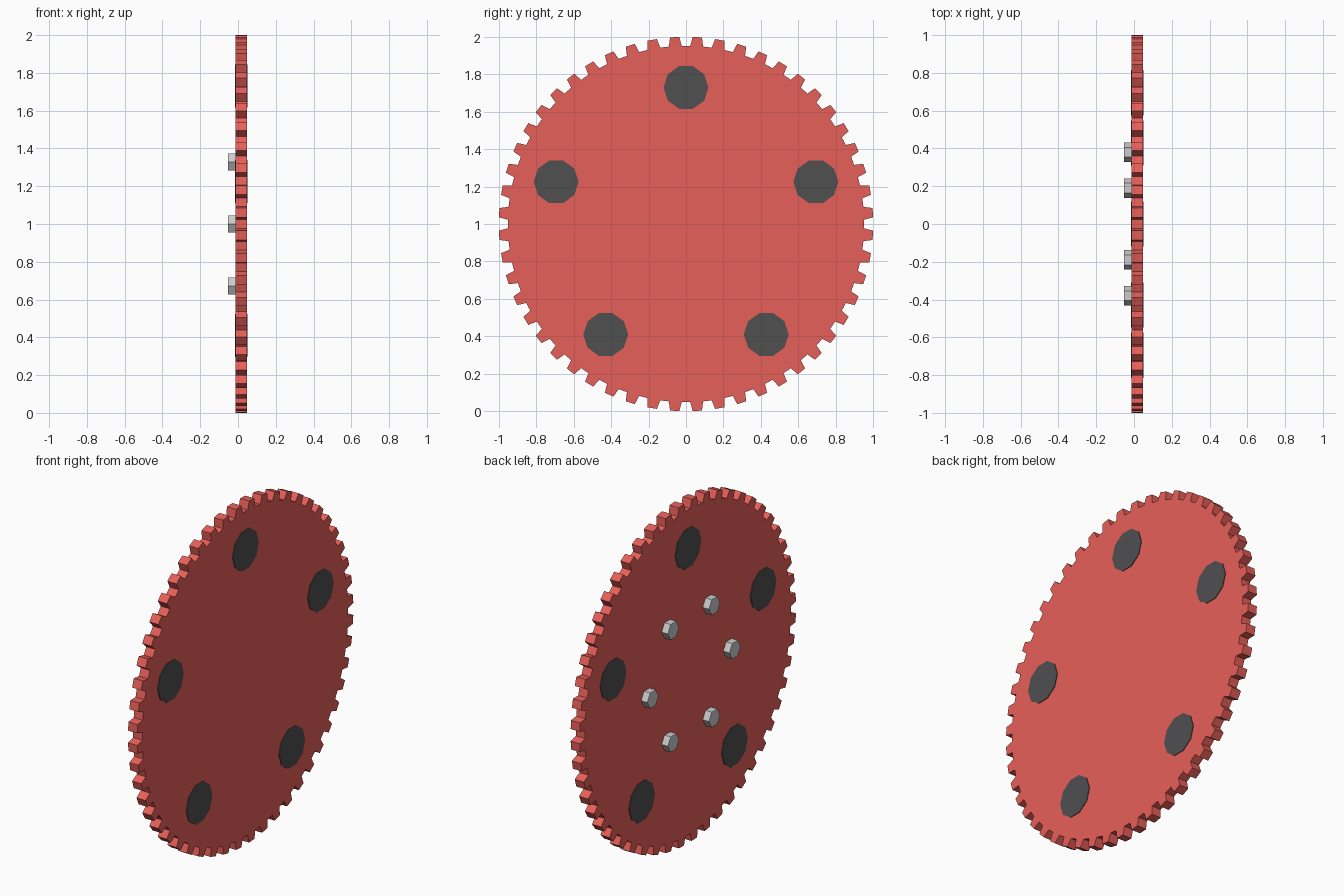
import bpy, bmesh
from math import sin, cos, pi, radians

if "Cube" in bpy.data.objects:
    bpy.data.objects.remove(bpy.data.objects["Cube"])


def material(name, rgb):
    m = bpy.data.materials.new(name)
    m.diffuse_color = (*rgb, 1)
    m.use_nodes = True
    m.node_tree.nodes["Principled BSDF"].inputs["Base Color"].default_value = m.diffuse_color
    return m


def prism(name, outline, x0, x1, mat=None):
    """Extrude a (y, z) outline from x0 to x1."""
    bm = bmesh.new()
    face = bm.faces.new([bm.verts.new((x0, y, z)) for y, z in outline])
    ext = bmesh.ops.extrude_face_region(bm, geom=[face])
    verts = [v for v in ext["geom"] if isinstance(v, bmesh.types.BMVert)]
    bmesh.ops.translate(bm, verts=verts, vec=(x1 - x0, 0, 0))
    bmesh.ops.recalc_face_normals(bm, faces=bm.faces)
    mesh = bpy.data.meshes.new(name)
    bm.to_mesh(mesh)
    bm.free()
    if mat:
        mesh.materials.append(mat)
    ob = bpy.data.objects.new(name, mesh)
    bpy.context.collection.objects.link(ob)
    return ob


def polygon(sides, r, cy, cz):
    return [(cy + r * cos(2 * pi * i / sides), cz + r * sin(2 * pi * i / sides))
            for i in range(sides)]


red = material("red", (0.8, 0.115, 0.1))
dark = material("dark", (0.08, 0.08, 0.083))

# Toothed wheel: each tooth is a trapezoid on the root circle
TEETH, ROOT, TIP = 52, 0.953, 1.001
outline = []
for i in range(TEETH):
    mid = 2 * pi * (i + 0.5) / TEETH
    for r, da in ((ROOT, -0.036), (TIP, -0.025), (TIP, 0.025), (ROOT, 0.036)):
        outline.append((r * cos(mid + da), 1 + r * sin(mid + da)))
prism("gear_wheel", outline, -0.012, 0.047, red)

# Five dark ten-sided plugs standing just proud of both faces
for i in range(5):
    a = radians(90 + 72 * i)
    prism(f"dark_plug_{i + 1}",
          polygon(10, 0.12, 0.73 * cos(a), 1 + 0.73 * sin(a)), -0.016, 0.051, dark)

# Six hexagonal bolt heads on the left face
for i in range(6):
    a = radians(60 * i)
    prism(f"bolt_head_{i + 1}",
          polygon(6, 0.052, 0.38 * cos(a), 1 + 0.38 * sin(a)), -0.052, -0.008)
